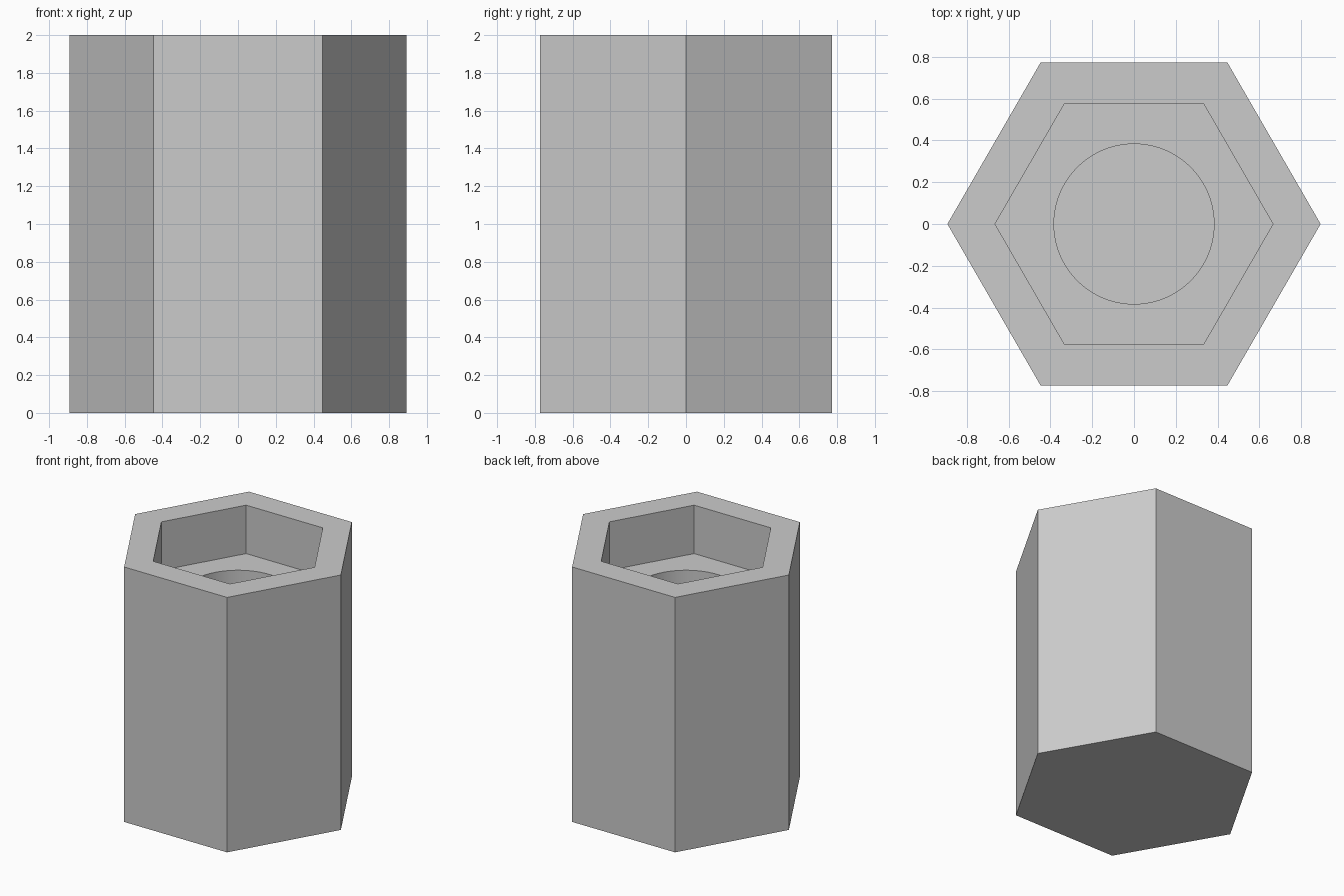
import bpy
import math

cube = bpy.data.objects.get("Cube")
if cube:
    bpy.data.objects.remove(cube, do_unlink=True)

HEIGHT = 2.0
OUTER_RADIUS = 0.893
POCKET_RADIUS = 0.665
BORE_RADIUS = 0.383
POCKET_FLOOR = 1.62
BORE_FLOOR = 0.2

grey = bpy.data.materials.new("plain grey")
grey.use_nodes = True
colour = (0.6, 0.6, 0.6, 1)
grey.diffuse_color = colour
grey.node_tree.nodes["Principled BSDF"].inputs["Base Color"].default_value = colour


def prism(name, sides, radius, bottom, top):
    """Upright prism with a corner on the x axis."""
    bpy.ops.mesh.primitive_cylinder_add(
        vertices=sides, radius=radius, depth=top - bottom,
        location=(0, 0, (top + bottom) / 2), rotation=(0, 0, math.pi / 2))
    bpy.ops.object.transform_apply(location=True, rotation=True, scale=True)
    obj = bpy.context.object
    obj.name = name
    obj.data.name = name
    obj.data.materials.append(grey)
    return obj


def cut(body, cutter):
    """Subtract the cutter from the body and discard it."""
    cutter.hide_render = True
    bpy.ops.object.select_all(action='DESELECT')
    body.select_set(True)
    bpy.context.view_layer.objects.active = body
    mod = body.modifiers.new(cutter.name, 'BOOLEAN')
    mod.operation = 'DIFFERENCE'
    mod.solver = 'EXACT'
    mod.object = cutter
    bpy.ops.object.modifier_apply(modifier=mod.name)
    bpy.data.objects.remove(cutter, do_unlink=True)


# Hexagonal body
body = prism("hexagonal_sleeve", 6, OUTER_RADIUS, 0, HEIGHT)

# Hexagonal pocket in the top, then the blind round bore below it
cut(body, prism("hexagonal_pocket", 6, POCKET_RADIUS, POCKET_FLOOR, HEIGHT + 0.2))
cut(body, prism("round_bore", 96, BORE_RADIUS, BORE_FLOOR, POCKET_FLOOR + 0.2))

# Smooth bore wall, crisp hexagon edges
bpy.ops.object.shade_smooth_by_angle(angle=math.radians(30))
